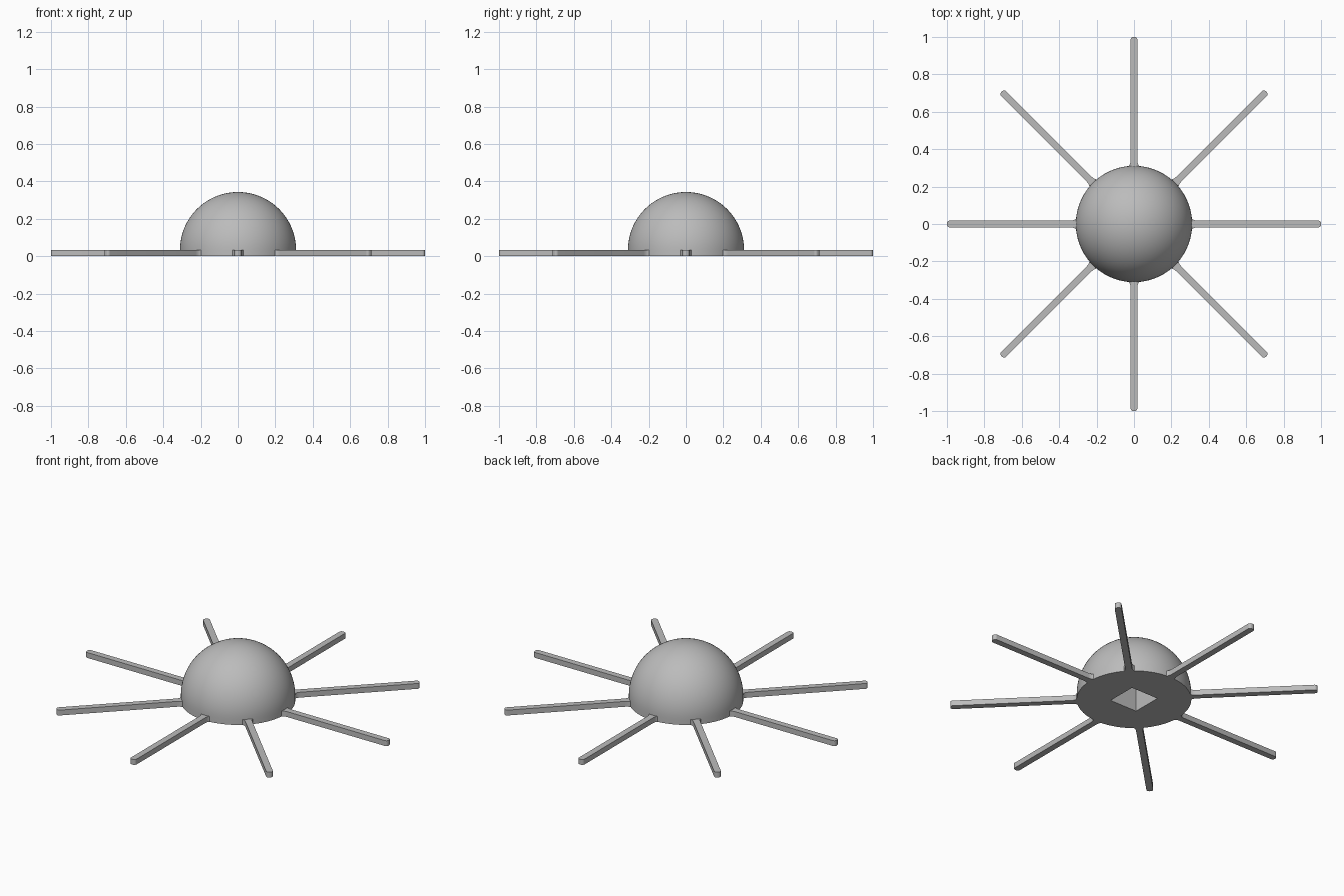
import bpy, bmesh
from math import sin, cos, pi, radians
from mathutils import Matrix, Vector

if "Cube" in bpy.data.objects:
    bpy.data.objects.remove(bpy.data.objects["Cube"])

RADIUS, THICK, HALF = 0.311, 0.032, 0.0185

grey = bpy.data.materials.new("plain_grey")
grey.use_nodes = True
colour = (0.5, 0.5, 0.5, 1)
grey.diffuse_color = colour
grey.node_tree.nodes["Principled BSDF"].inputs["Base Color"].default_value = colour


def make_object(name, bm):
    bmesh.ops.recalc_face_normals(bm, faces=bm.faces)
    mesh = bpy.data.meshes.new(name)
    bm.to_mesh(mesh)
    bm.free()
    mesh.materials.append(grey)
    obj = bpy.data.objects.new(name, mesh)
    bpy.context.collection.objects.link(obj)
    return obj


def activate(obj):
    bpy.ops.object.select_all(action="DESELECT")
    obj.select_set(True)
    bpy.context.view_layer.objects.active = obj


# Domed body: hemisphere on a short straight rim, revolved about z
bm = bmesh.new()
steps = 24
profile = [(0, 0), (RADIUS, 0)]
profile += [(RADIUS * cos(a), THICK + RADIUS * sin(a))
            for a in (i * pi / 2 / steps for i in range(steps))]
profile.append((0, THICK + RADIUS))
verts = [bm.verts.new((r, 0, z)) for r, z in profile]
edges = [bm.edges.new(pair) for pair in zip(verts, verts[1:])]
bmesh.ops.spin(bm, geom=verts + edges, cent=(0, 0, 0), axis=(0, 0, 1),
               angle=2 * pi, steps=96, use_merge=True)
bmesh.ops.remove_doubles(bm, verts=bm.verts, dist=0.0001)
body = make_object("dome_body", bm)

# Square socket cut up into the underside
bm = bmesh.new()
bmesh.ops.create_cube(bm, size=1, matrix=Matrix.Diagonal((0.18, 0.18, 0.4, 1)))
cutter = make_object("socket_cutter", bm)
cutter.hide_render = True
cut = body.modifiers.new("socket", "BOOLEAN")
cut.operation, cut.object, cut.solver = "DIFFERENCE", cutter, "EXACT"
activate(body)
bpy.ops.object.modifier_apply(modifier=cut.name)
bpy.data.objects.remove(cutter)
bpy.ops.object.shade_smooth_by_angle(angle=radians(30))

# Leg outline: filleted root, straight bar, rounded tip corners
fillet, corner = 0.035, 0.015
root = 0.306 + fillet
side = [(root - fillet * sin(a), HALF + 0.5 * fillet * (1 - cos(a)))
        for a in (i * pi / 12 for i in range(6, -1, -1))]
side += [(1 - corner + corner * sin(a), HALF - corner + corner * cos(a))
         for a in (i * pi / 12 for i in range(7))]
outline = side + [(x, -y) for x, y in reversed(side)]

# Eight flat legs around the body
for i in range(8):
    bm = bmesh.new()
    face = bm.faces.new([bm.verts.new((x, y, 0)) for x, y in outline])
    top = bmesh.ops.extrude_face_region(bm, geom=[face])["geom"]
    bmesh.ops.translate(bm, vec=Vector((0, 0, THICK)),
                        verts=[v for v in top if isinstance(v, bmesh.types.BMVert)])
    bm.transform(Matrix.Rotation(i * pi / 4, 4, "Z"))
    leg = make_object(f"leg_{i + 1}", bm)
    activate(leg)
    bpy.ops.object.shade_smooth_by_angle(angle=radians(30))
